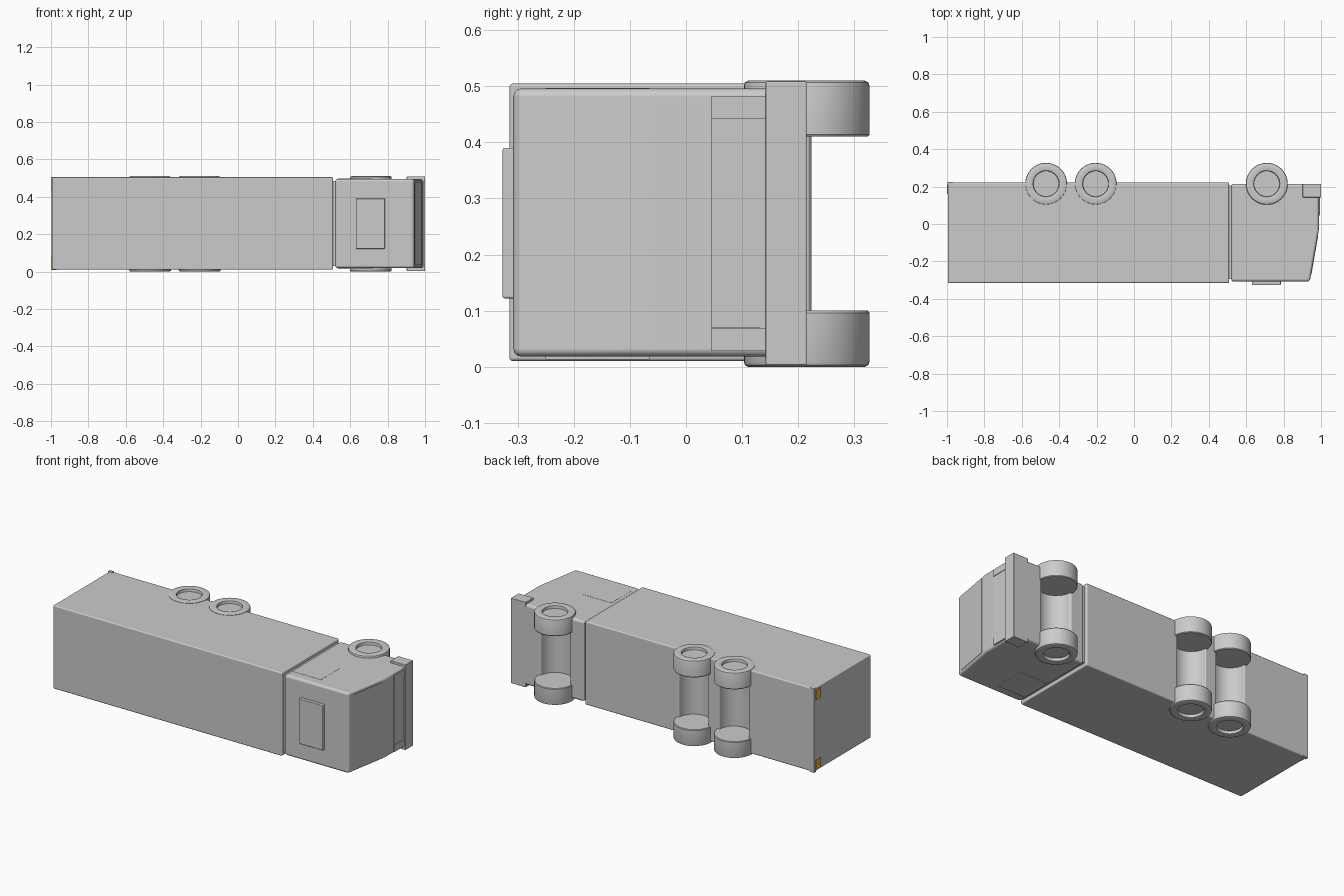
import bpy, bmesh, math
from mathutils import Matrix

if "Cube" in bpy.data.objects:
    bpy.data.objects.remove(bpy.data.objects["Cube"])

ZC = 0.255  # middle of the truck's width (the truck lies on its side)
WHEELS = (-0.47, -0.205, 0.71)


def finish(name, bm, bevel=0.0, color=None):
    bmesh.ops.recalc_face_normals(bm, faces=bm.faces)
    me = bpy.data.meshes.new(name)
    bm.to_mesh(me)
    bm.free()
    ob = bpy.data.objects.new(name, me)
    bpy.context.collection.objects.link(ob)
    bpy.ops.object.select_all(action='DESELECT')
    ob.select_set(True)
    bpy.context.view_layer.objects.active = ob
    bpy.ops.object.shade_smooth_by_angle(angle=math.radians(35))
    if bevel:
        m = ob.modifiers.new("bevel", 'BEVEL')
        m.width, m.segments, m.limit_method = bevel, 3, 'ANGLE'
        m.angle_limit = math.radians(40)
        m.harden_normals = True
    if color:
        mat = bpy.data.materials.new(name)
        mat.diffuse_color = color
        mat.use_nodes = True
        mat.node_tree.nodes["Principled BSDF"].inputs["Base Color"].default_value = mat.diffuse_color
        me.materials.append(mat)
    return ob


def prism(name, pts, z0, z1, bevel=0.0):
    bm = bmesh.new()
    f = bm.faces.new([bm.verts.new((x, y, z0)) for x, y in pts])
    r = bmesh.ops.extrude_face_region(bm, geom=[f])
    for v in r['geom']:
        if isinstance(v, bmesh.types.BMVert):
            v.co.z = z1
    return finish(name, bm, bevel)


def box(name, x, y, z, bevel=0.0, color=None, tilt=0.0):
    bm = bmesh.new()
    loc = [(a + b) / 2 for a, b in (x, y, z)]
    size = [b - a for a, b in (x, y, z)]
    bmesh.ops.create_cube(bm, size=1.0, matrix=Matrix.Translation(loc)
                          @ Matrix.Rotation(tilt, 4, 'Z') @ Matrix.Diagonal((*size, 1)))
    return finish(name, bm, bevel, color)


def well(cx, y, r=0.095, n=20):
    # wheel well arc, walked from +x to -x
    return [(cx + r * math.cos(math.pi * i / n), y - r * math.sin(math.pi * i / n))
            for i in range(n + 1)]


# cargo box with two axle wells cut into its underside
prism("cargo_box", [(-0.995, 0.222), (-0.995, -0.315), (0.508, -0.315), (0.508, 0.222)]
      + well(WHEELS[1], 0.222) + well(WHEELS[0], 0.222), 0.01, 0.505, 0.007)

# cab with raked windscreen and front axle well
prism("cab", [(0.52, 0.215), (0.52, -0.308), (0.94, -0.308), (0.988, -0.03), (0.99, 0.215)]
      + well(WHEELS[2], 0.215), 0.018, 0.496, 0.015)
box("cab_coupling", (0.48, 0.56), (-0.295, 0.205), (0.03, 0.485))

# cab details
box("front_bumper", (0.902, 1.0), (0.142, 0.215), (0.003, 0.509), 0.003)
box("roof_hatch", (0.63, 0.785), (-0.327, -0.29), (0.122, 0.39), 0.004)
tilt = -math.atan2(0.048, 0.278)
box("windscreen", (0.953, 0.967), (-0.27, -0.06), (0.035, 0.478), tilt=tilt)
box("grille", (0.97, 0.992), (0.045, 0.145), (0.07, 0.443))
for side in (-1, 1):
    tag = "left" if side < 0 else "right"

    def zz(a, b):
        return tuple(sorted((ZC + side * a, ZC + side * b)))
    box(tag + "_headlight", (0.96, 0.995), (0.045, 0.145), zz(0.187, 0.227))
    box(tag + "_side_window", (0.535, 0.72), (-0.25, -0.065), zz(0.2, 0.242))
    box(tag + "_tail_light", (-1.0, -0.98), (0.16, 0.21), zz(0.18, 0.238),
        color=(0.9, 0.45, 0.05, 1))
box("rear_bumper", (-0.998, -0.97), (0.205, 0.224), (0.008, 0.507))


# wheels: lathed tyre profile with a recessed hub on the outer face
def wheel(name, cx, z_out, z_in):
    d = 1 if z_in > z_out else -1
    prof = [(0, 0.018), (0.068, 0.018), (0.070, 0.002), (0.075, 0.0), (0.104, 0.0),
            (0.110, 0.003), (0.112, 0.009), (0.112, abs(z_in - z_out) - 0.004),
            (0.109, abs(z_in - z_out)), (0, abs(z_in - z_out))]
    bm = bmesh.new()
    vs = [bm.verts.new((r, 0, z_out + d * h)) for r, h in prof]
    es = [bm.edges.new(p) for p in zip(vs, vs[1:])]
    bmesh.ops.spin(bm, geom=vs + es, cent=(0, 0, 0), axis=(0, 0, 1),
                   angle=2 * math.pi, steps=40)
    bmesh.ops.remove_doubles(bm, verts=bm.verts, dist=1e-5)
    bmesh.ops.translate(bm, verts=bm.verts, vec=(cx, 0.215, 0))
    finish(name, bm)


for i, cx in enumerate(WHEELS):
    wheel(f"left_wheel_{i}", cx, 0.0, 0.1)
    wheel(f"right_wheel_{i}", cx, 0.51, 0.41)
